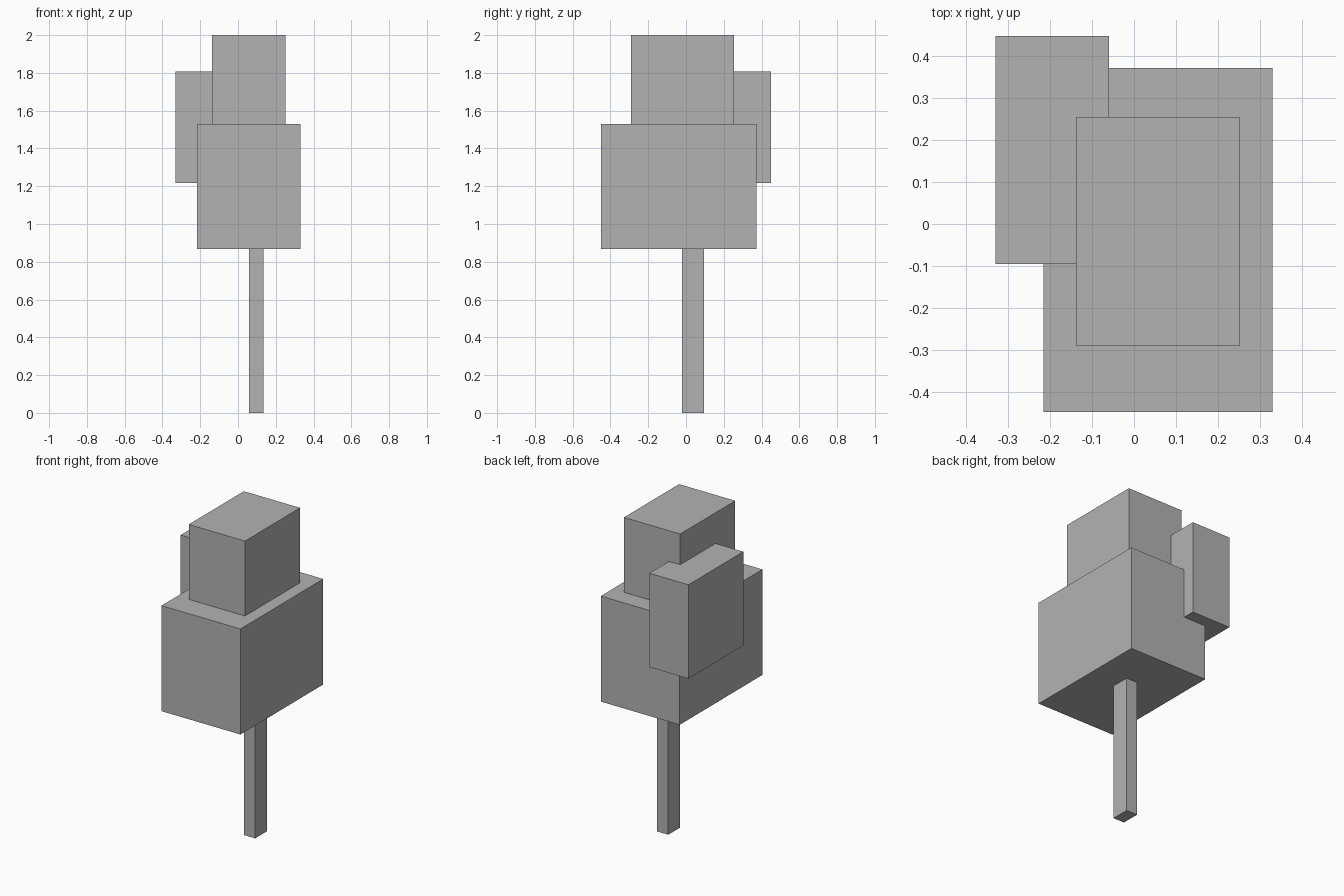
import bpy
from mathutils import Vector

cube = bpy.data.objects.get("Cube")
if cube:
    bpy.data.objects.remove(cube, do_unlink=True)

# Single plain grey finish
grey = bpy.data.materials.new("plain_grey")
grey.use_nodes = True
grey.diffuse_color = (0.45, 0.45, 0.45, 1)
grey.node_tree.nodes["Principled BSDF"].inputs["Base Color"].default_value = grey.diffuse_color


def block(name, low, high):
    """Flat-shaded box spanning two opposite corners."""
    low, high = Vector(low), Vector(high)
    bpy.ops.mesh.primitive_cube_add(size=1, location=(low + high) / 2)
    obj = bpy.context.object
    obj.name = obj.data.name = name
    for vert in obj.data.vertices:
        vert.co *= high - low
    obj.data.materials.append(grey)
    return obj


# Slim trunk
block("trunk", (0.057, -0.021, 0), (0.134, 0.095, 0.868))

# Stacked foliage blocks, the side one overlapping the main one
block("main_foliage", (-0.216, -0.449, 0.868), (0.331, 0.372, 1.53))
block("top_foliage", (-0.138, -0.291, 1.53), (0.252, 0.255, 2))
block("side_foliage", (-0.331, -0.095, 1.218), (-0.06, 0.449, 1.807))
